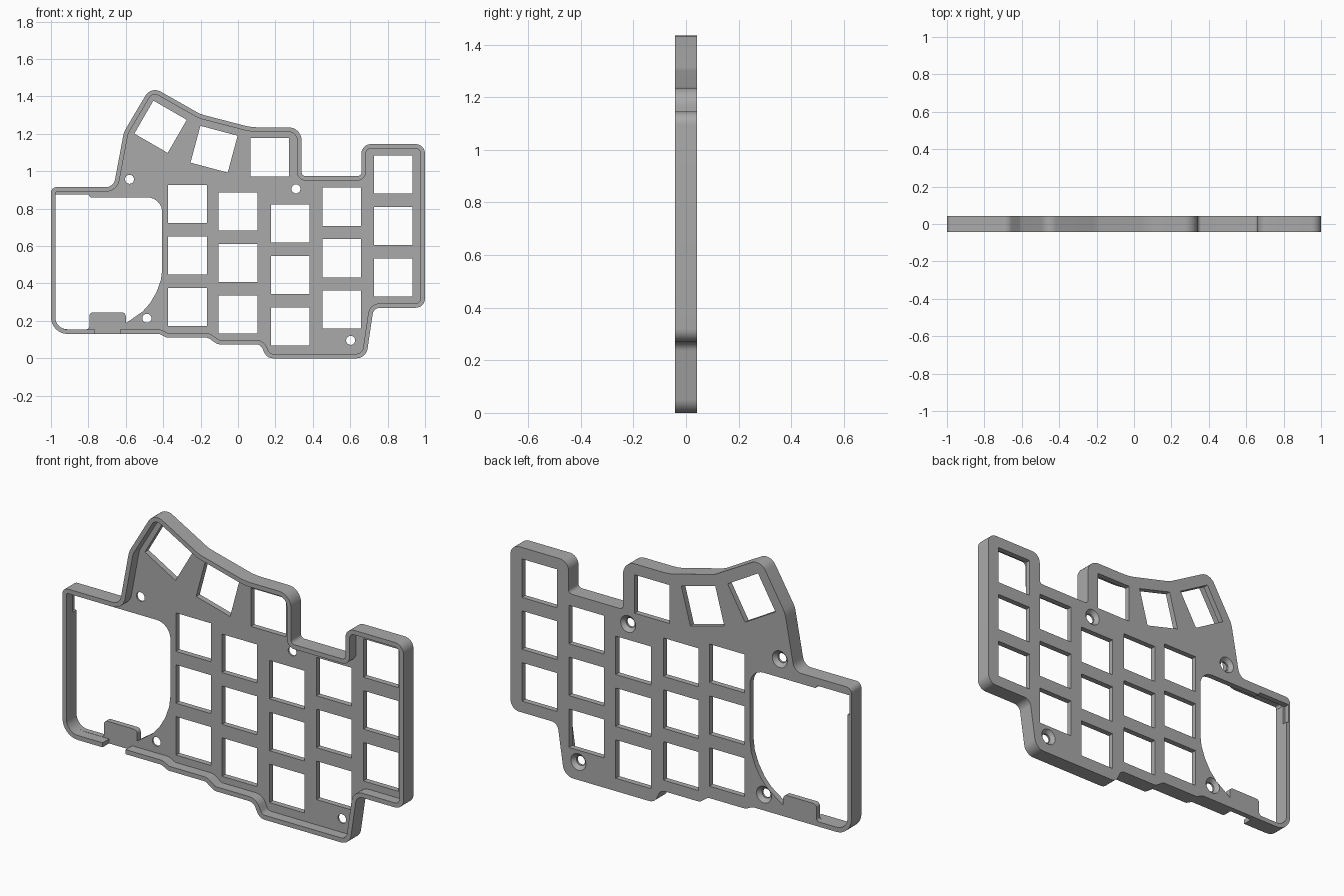
import bpy
import bmesh
from math import radians, tan, cos, sin, pi
from mathutils import Vector, Matrix

FRONT, BACK, PLATE = -0.042, 0.042, 0.012
WALL = 0.024

cube = bpy.data.objects.get("Cube")
if cube:
    bpy.data.objects.remove(cube, do_unlink=True)

grey = bpy.data.materials.new("case grey")
grey.use_nodes = True
grey.diffuse_color = (0.4, 0.4, 0.4, 1)
grey.node_tree.nodes["Principled BSDF"].inputs["Base Color"].default_value = (0.4, 0.4, 0.4, 1)


def rounded(corners, steps=8):
    """Turn (x, z, radius) corners into a filleted loop."""
    loop = []
    for i, (x, z, r) in enumerate(corners):
        p = Vector((x, z))
        a = (Vector(corners[i - 1][:2]) - p).normalized()
        b = (Vector(corners[(i + 1) % len(corners)][:2]) - p).normalized()
        if r < 0.001:
            loop.append(p)
            continue
        half = a.angle(b) / 2
        reach = r / tan(half)
        centre = p + (a + b).normalized() * (r / sin(half))
        start = p + a * reach - centre
        end = p + b * reach - centre
        sweep = start.angle_signed(end)
        for k in range(steps + 1):
            loop.append(centre + Matrix.Rotation(-sweep * k / steps, 2) @ start)
    return loop


def inset(corners, d):
    """Mitred inward offset of a counter-clockwise corner list."""
    result = []
    for i, (x, z, r) in enumerate(corners):
        p = Vector((x, z))
        u = (p - Vector(corners[i - 1][:2])).normalized()
        v = (Vector(corners[(i + 1) % len(corners)][:2]) - p).normalized()
        n = Vector((-u.y - v.y, u.x + v.x)).normalized()
        q = p + n * (d / n.dot(Vector((-u.y, u.x))))
        turn = u.x * v.y - u.y * v.x
        result.append((q.x, q.y, max(r - d, 0.008) if turn > 0 else r + d))
    return result


def prism(name, loop, y0, y1):
    bm = bmesh.new()
    face = bm.faces.new([bm.verts.new((p[0], y0, p[1])) for p in loop])
    moved = bmesh.ops.extrude_face_region(bm, geom=[face])
    verts = [g for g in moved["geom"] if isinstance(g, bmesh.types.BMVert)]
    bmesh.ops.translate(bm, verts=verts, vec=(0, y1 - y0, 0))
    bmesh.ops.recalc_face_normals(bm, faces=bm.faces)
    return link(name, bm)


def link(name, bm):
    mesh = bpy.data.meshes.new(name)
    bm.to_mesh(mesh)
    bm.free()
    obj = bpy.data.objects.new(name, mesh)
    bpy.context.collection.objects.link(obj)
    return obj


def cone(name, x, z, r0, r1, y0, y1):
    bm = bmesh.new()
    bmesh.ops.create_cone(bm, cap_ends=True, segments=32, radius1=r0, radius2=r1, depth=y1 - y0,
                          matrix=Matrix.Translation((x, (y0 + y1) / 2, z)) @ Matrix.Rotation(-pi / 2, 4, 'X'))
    return link(name, bm)


def box(x0, x1, z0, z1):
    return [(x0, z0), (x1, z0), (x1, z1), (x0, z1)]


def cut(target, cutter):
    mod = target.modifiers.new("cut", 'BOOLEAN')
    mod.operation = 'DIFFERENCE'
    mod.solver = 'EXACT'
    mod.object = cutter
    bpy.context.view_layer.objects.active = target
    bpy.ops.object.modifier_apply(modifier=mod.name)
    bpy.data.objects.remove(cutter, do_unlink=True)


# Outer silhouette, counter-clockwise from lower left
outline = [
    (-1, .13, .09), (-.42, .13, .03), (-.38, .11, .03), (-.16, .11, .03), (-.11, .075, .03),
    (.12, .075, .04), (.155, 0, .05), (.685, 0, .06), (.725, .27, .04), (1, .27, .05),
    (1, 1.145, .05), (.66, 1.145, .05), (.66, .975, .02), (.34, .975, .02), (.34, 1.235, .07),
    (.07, 1.235, .3), (-.2, 1.305, .15), (-.465, 1.455, .06), (-.61, 1.21, .12),
    (-.665, .915, .05), (-1, .915, .03)]
case = prism("keyboard_case", rounded(outline), FRONT, BACK)

# Front recess, leaving the perimeter wall and the back plate
cut(case, prism("recess", rounded(inset(outline, WALL)), FRONT - .1, PLATE))

# Large side window with the connector tab
window = [
    (-.977, .155, .065), (-.795, .155, .015), (-.795, .245, .02), (-.6, .245, .02),
    (-.6, .187, 0), (-.51, .25, 0), (-.47, .295, 0), (-.435, .355, 0), (-.412, .42, 0),
    (-.405, .48, 0), (-.405, .86, .08), (-.79, .86, .008), (-.8, .875, .004), (-.977, .875, 0)]
cut(case, prism("window", rounded(window), FRONT - .1, BACK + .1))

# Connector gap in the lower wall, and a rear notch in the side wall
cut(case, prism("connector_gap", box(-.765, -.63, .05, .2), FRONT - .1, PLATE))
cut(case, prism("side_notch", box(-.99, -.95, .77, .875), PLATE, BACK + .1))

# Key openings: column centre, lowest row, row spacing .275
keys = [(x, z + .275 * row, 0)
        for x, z in [(-.27, .275), (0, .235), (.28, .17), (.555, .26), (.83, .432)]
        for row in range(3)]
keys += [(.17, 1.075, 0), (-.128, 1.118, -15), (-.414, 1.238, -30)]
for x, z, angle in keys:
    turn = Matrix.Rotation(radians(angle), 2)
    square = [Vector((x, z)) + turn @ Vector(c) for c in box(-.103, .103, -.102, .102)]
    cut(case, prism("key_hole", square, FRONT - .1, BACK + .1))

# Countersunk screw holes
for x, z in [(-.58, .957), (.31, .906), (-.487, .214), (.602, .096)]:
    cut(case, cone("screw_hole", x, z, .024, .024, PLATE - .02, BACK + .1))
    cut(case, cone("countersink", x, z, .026, .046, BACK - .02, BACK + .002))

case.data.materials.clear()
case.data.materials.append(grey)
for face in case.data.polygons:
    face.material_index = 0
bpy.ops.object.select_all(action='DESELECT')
case.select_set(True)
bpy.context.view_layer.objects.active = case
bpy.ops.object.shade_smooth_by_angle(angle=radians(30))
